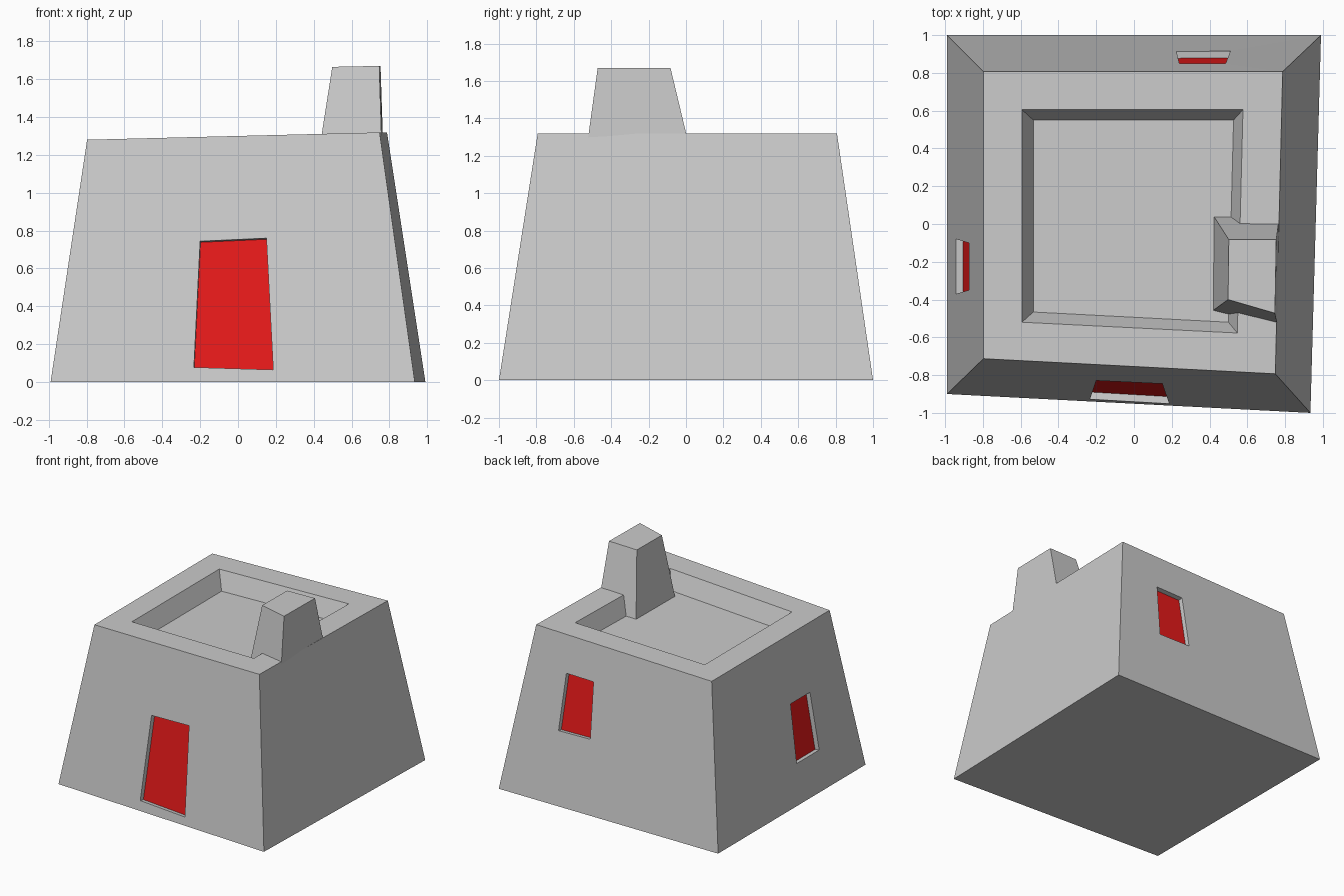
import bpy, bmesh
from mathutils import Vector

if "Cube" in bpy.data.objects:
    bpy.data.objects.remove(bpy.data.objects["Cube"])


def finish(name, bm, mat=None):
    bmesh.ops.recalc_face_normals(bm, faces=bm.faces[:])
    mesh = bpy.data.meshes.new(name)
    bm.to_mesh(mesh)
    bm.free()
    ob = bpy.data.objects.new(name, mesh)
    bpy.context.collection.objects.link(ob)
    if mat:
        mesh.materials.append(mat)
    return ob


def stack(name, rings, mat=None):
    """Closed solid from a stack of four-point rings."""
    bm = bmesh.new()
    loops = [[bm.verts.new(p) for p in r] for r in rings]
    bm.faces.new(loops[0])
    bm.faces.new(loops[-1])
    for a, b in zip(loops, loops[1:]):
        for i in range(4):
            j = (i + 1) % 4
            bm.faces.new((a[i], a[j], b[j], b[i]))
    return finish(name, bm, mat)


def on_roof(pts, drop=0.0):
    """Lift plan points onto the slightly tilted roof."""
    return [Vector((x, y, 1.28 + 0.025 * (x + 0.8) - drop)) for x, y in pts]


# Tapered house with a sunken roof terrace (rings: front-left, front-right, back-right, back-left)
base = [Vector((x, y, 0)) for x, y in ((-0.99, -0.9), (0.934, -1), (0.99, 1), (-0.99, 1))]
top = on_roof(((-0.797, -0.713), (0.748, -0.793), (0.787, 0.807), (-0.797, 0.807)))
rim = on_roof(((-0.593, -0.52), (0.547, -0.577), (0.577, 0.605), (-0.593, 0.605)))
floor = on_roof(((-0.533, -0.466), (0.5, -0.52), (0.527, 0.55), (-0.533, 0.55)), 0.145)
house = stack("house", [base, top, rim, floor])

# Tapered chimney standing on the terrace floor, flush with the right wall
stack("chimney", [
    [(0.418, -0.458, 1.155), (0.762, -0.543, 1.155), (0.77, 0.04, 1.155), (0.423, 0.04, 1.155)],
    [(0.498, -0.4, 1.665), (0.746, -0.472, 1.67), (0.753, -0.083, 1.67), (0.502, -0.083, 1.665)],
])

red = bpy.data.materials.new("red")
red.diffuse_color = (0.8, 0.01, 0.01, 1)
red.use_nodes = True
red.node_tree.nodes["Principled BSDF"].inputs["Base Color"].default_value = red.diffuse_color


def opening(name, side, axis, quad, depth=0.038):
    """Sink a four-sided opening into a wall and set a red panel in it."""
    i, j = side, (side + 1) % 4
    n = (top[j] - base[i]).cross(top[i] - base[j]).normalized()
    centre = (base[i] + base[j] + top[i] + top[j]) / 4
    if n.dot(centre - Vector((0, 0, centre.z))) < 0:
        n = -n
    pts = []
    for u, z in quad:
        p = Vector((u, 0, z)) if axis == 1 else Vector((0, u, z))
        p[axis] = n.dot(centre - p) / n[axis]
        pts.append(p)

    def offset(d):
        return [p + n * d for p in pts]

    cutter = stack("cutter", [offset(-depth - 0.004), offset(0.05)])
    cutter.hide_render = True
    mod = house.modifiers.new(name, 'BOOLEAN')
    mod.operation = 'DIFFERENCE'
    mod.solver = 'EXACT'
    mod.object = cutter
    bpy.context.view_layer.objects.active = house
    bpy.ops.object.modifier_apply(modifier=mod.name)
    bpy.data.objects.remove(cutter)
    stack(name, [offset(-depth - 0.015), offset(-depth)], red)


# Front door, back window and left window
opening("door", 0, 1, ((-0.233, 0.078), (0.186, 0.065), (0.15, 0.76), (-0.2, 0.744)))
opening("back_window", 2, 1, ((0.225, 0.575), (0.51, 0.57), (0.485, 1.02), (0.24, 1.015)))
opening("left_window", 3, 0, ((-0.37, 0.31), (-0.08, 0.31), (-0.1, 0.77), (-0.35, 0.77)))
